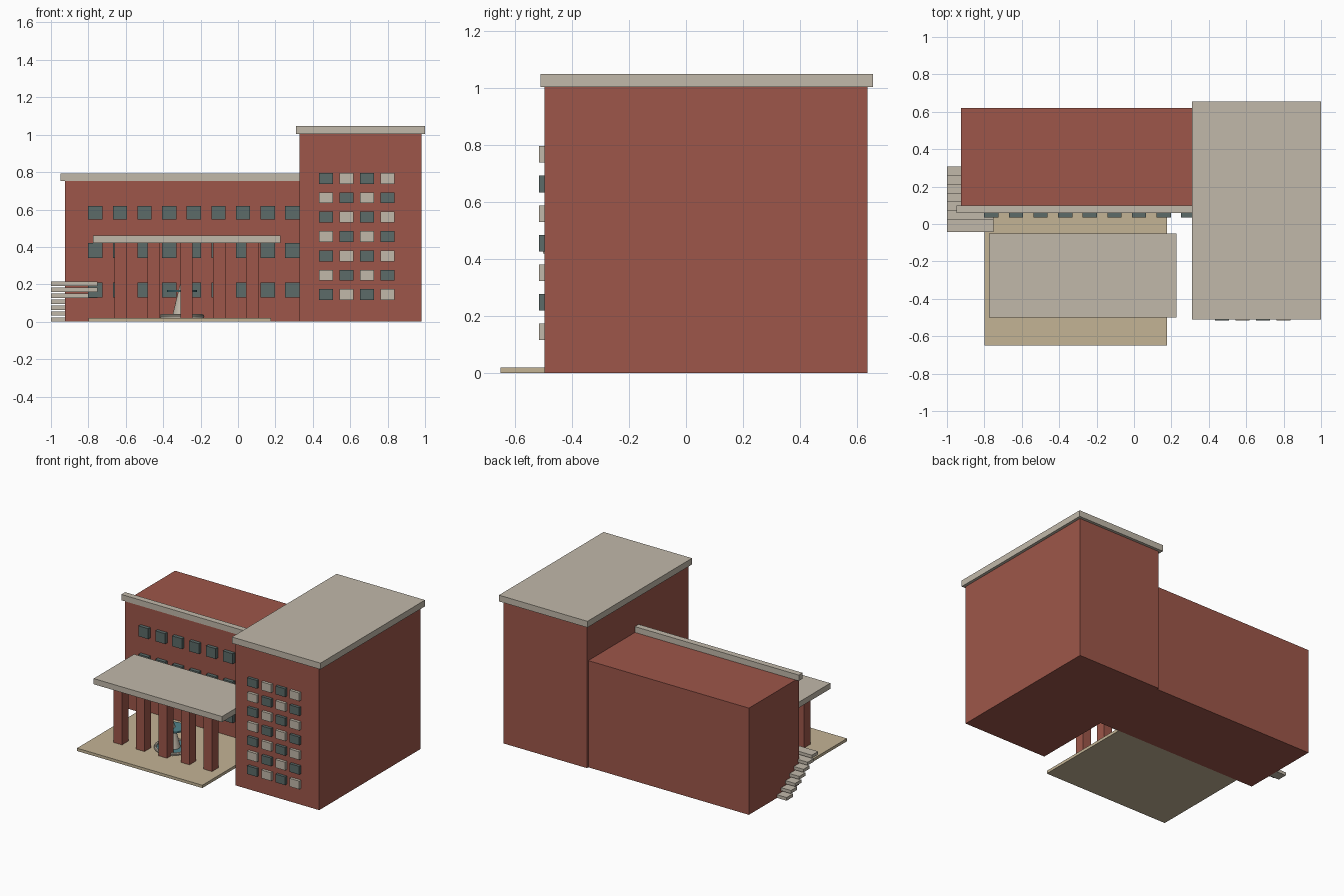
import bpy, math

if "Cube" in bpy.data.objects:
    bpy.data.objects.remove(bpy.data.objects["Cube"])


def material(name, rgb):
    m = bpy.data.materials.new(name)
    m.diffuse_color = (*[(c / 255) ** 2.2 for c in rgb], 1)
    m.use_nodes = True
    m.node_tree.nodes["Principled BSDF"].inputs["Base Color"].default_value = m.diffuse_color
    return m


BRICK = material("brick", (156, 87, 75))
STONE = material("pale_stone", (192, 183, 168))
GLASS = material("dark_glass", (92, 106, 104))
SAND = material("sand_paving", (194, 178, 148))
WATER = material("water", (82, 130, 138))


def box(name, x, y, z, mat):
    """Box from (min, max) ranges on each axis."""
    bpy.ops.mesh.primitive_cube_add(
        size=1, location=[(r[0] + r[1]) / 2 for r in (x, y, z)])
    ob = bpy.context.object
    ob.name = name
    ob.scale = [r[1] - r[0] for r in (x, y, z)]
    bpy.ops.object.transform_apply(location=False, rotation=False, scale=True)
    ob.data.materials.append(mat)
    return ob


def round_part(name, r1, r2, z, mat, centre=(-0.30, -0.30)):
    """Cylinder or tapered cone between two heights."""
    bpy.ops.mesh.primitive_cone_add(
        vertices=32, radius1=r1, radius2=r2, depth=z[1] - z[0],
        location=(*centre, (z[0] + z[1]) / 2))
    ob = bpy.context.object
    ob.name = name
    ob.data.materials.append(mat)
    bpy.ops.object.shade_smooth_by_angle()
    return ob


# Main wing and its front cornice
box("main_wing", (-0.925, 0.33), (0.06, 0.62), (0, 0.752), BRICK)
box("main_cornice", (-0.95, 0.33), (0.058, 0.10), (0.752, 0.793), STONE)

# Tower and its roof slab
box("tower", (0.328, 0.98), (-0.495, 0.635), (0, 1.003), BRICK)
box("tower_roof", (0.31, 1.0), (-0.51, 0.655), (1.003, 1.047), STONE)

# Main wing windows: three rows of nine
for row, (z0, z1) in enumerate([(0.13, 0.21), (0.34, 0.42), (0.547, 0.62)]):
    for col in range(9):
        x = -0.763 + col * 0.1317
        box(f"main_window_{row}_{col}", (x - 0.038, x + 0.038),
            (0.035, 0.065), (z0, z1), GLASS)

# Tower windows: chequered dark and pale panels
for row in range(7):
    for col in range(4):
        x, z = 0.47 + col * 0.11, 0.145 + row * 0.1035
        box(f"tower_window_{row}_{col}", (x - 0.038, x + 0.038),
            (-0.515, -0.49), (z - 0.029, z + 0.029),
            STONE if (row + col) % 2 else GLASS)

# Entrance terrace, columns and canopy
box("terrace", (-0.80, 0.177), (-0.65, 0.062), (0, 0.02), SAND)
for i in range(5):
    x = -0.626 + i * 0.1755
    box(f"column_{i}", (x - 0.033, x + 0.033), (-0.445, -0.375),
        (0.018, 0.422), BRICK)
box("canopy", (-0.775, 0.226), (-0.50, -0.05), (0.42, 0.46), STONE)

# Side steps rising towards the front
for i in range(7):
    rear, z = 0.307 - i * 0.0467, i * 0.032
    box(f"step_{i}", (-1.0, -0.75), (rear - 0.07, rear), (z, z + 0.022), STONE)

# Fountain: basin with rim, pedestal and upper dish
round_part("fountain_basin", 0.115, 0.115, (0.018, 0.03), STONE)
round_part("fountain_pool", 0.10, 0.10, (0.028, 0.033), WATER)
bpy.ops.mesh.primitive_torus_add(
    location=(-0.30, -0.30, 0.03), major_radius=0.11, minor_radius=0.01,
    major_segments=32, minor_segments=8)
rim = bpy.context.object
rim.name = "fountain_rim"
rim.data.materials.append(STONE)
bpy.ops.object.shade_smooth_by_angle()
round_part("fountain_pedestal", 0.053, 0.01, (0.025, 0.20), STONE)
round_part("fountain_dish", 0.08, 0.08, (0.16, 0.17), WATER)
